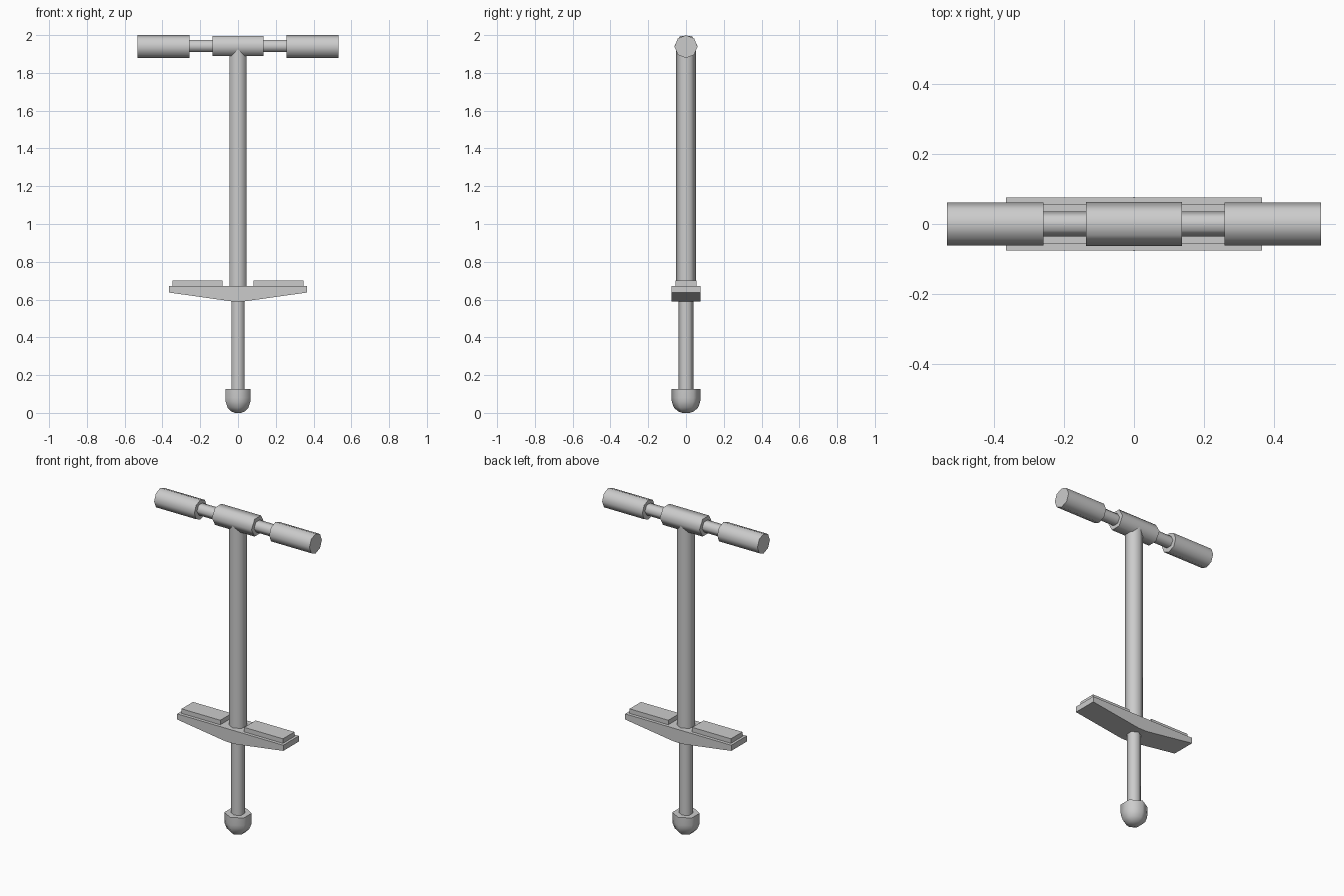
import bpy, bmesh
from math import cos, sin, pi, radians

if "Cube" in bpy.data.objects:
    bpy.data.objects.remove(bpy.data.objects["Cube"])


def finish(name, bm, smooth=False):
    bmesh.ops.recalc_face_normals(bm, faces=bm.faces)
    mesh = bpy.data.meshes.new(name)
    bm.to_mesh(mesh)
    bm.free()
    obj = bpy.data.objects.new(name, mesh)
    bpy.context.collection.objects.link(obj)
    if smooth:
        bpy.ops.object.select_all(action='DESELECT')
        obj.select_set(True)
        bpy.context.view_layer.objects.active = obj
        bpy.ops.object.shade_smooth_by_angle(angle=radians(65))
    return obj


def lathe(name, profile, sides=6, axis='Z', z=0.0):
    """Capped low-poly tube from (radius, position) rings, one corner facing +y."""
    bm = bmesh.new()
    rings = []
    for r, p in profile:
        ring = []
        for i in range(sides):
            a = 2 * pi * i / sides
            u, v = r * cos(a), r * sin(a)
            ring.append(bm.verts.new((v, u, p + z) if axis == 'Z' else (p, u, v + z)))
        rings.append(ring)
    for lo, hi in zip(rings, rings[1:]):
        for i in range(sides):
            j = (i + 1) % sides
            bm.faces.new((lo[i], lo[j], hi[j], hi[i]))
    bm.faces.new(rings[0])
    bm.faces.new(rings[-1])
    return finish(name, bm, True)


def slab(name, outline, half_y):
    """Extrude an x-z outline along y."""
    bm = bmesh.new()
    face = bm.faces.new([bm.verts.new((x, -half_y, z)) for x, z in outline])
    ext = bmesh.ops.extrude_face_region(bm, geom=[face])
    verts = [g for g in ext['geom'] if isinstance(g, bmesh.types.BMVert)]
    bmesh.ops.translate(bm, verts=verts, vec=(0, 2 * half_y, 0))
    return finish(name, bm)


HANDLE_Z = 1.942

# Rubber foot, sliding rod and main tube
lathe("rubber_tip", [(0.018, 0), (0.042, 0.008), (0.064, 0.028),
                     (0.075, 0.058), (0.077, 0.08), (0.077, 0.127)])
lathe("lower_rod", [(0.04, 0.1), (0.04, 0.62)])
lathe("main_tube", [(0.052, 0.62), (0.052, HANDLE_Z)])

# Tapered foot board
slab("foot_board", [(-0.364, 0.672), (-0.364, 0.637), (-0.03, 0.59),
                    (0.03, 0.59), (0.364, 0.637), (0.364, 0.672)], 0.076)

# Handlebar with central sleeve
lathe("handle_bar", [(0.036, -0.3), (0.036, 0.3)], axis='X', z=HANDLE_Z)
lathe("handle_sleeve", [(0.062, -0.136), (0.062, 0.136)], axis='X', z=HANDLE_Z)

# Paired foot pads and hand grips
for side, s in (("left", -1), ("right", 1)):
    slab(side + "_foot_pad", [(s * 0.082, 0.67), (s * 0.348, 0.67),
                              (s * 0.348, 0.7), (s * 0.082, 0.7)], 0.056)
    lathe(side + "_grip", [(0.061, s * 0.257), (0.061, s * 0.533)],
          sides=8, axis='X', z=1.939)
